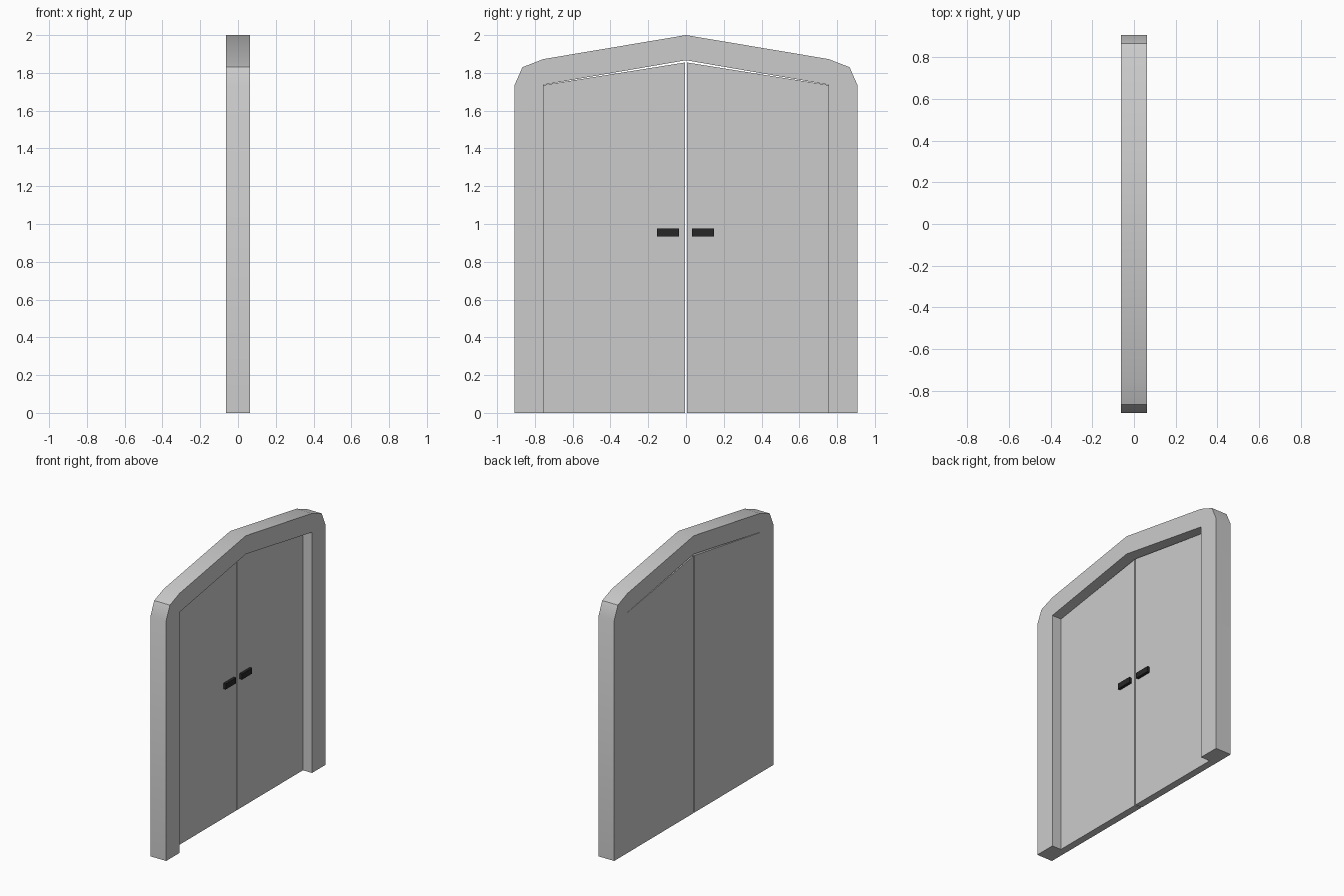
import bpy, bmesh, math

if "Cube" in bpy.data.objects:
    bpy.data.objects.remove(bpy.data.objects["Cube"])


def prism(name, profile, x0, x1, mat=None):
    """Extrude a closed (y, z) profile from x0 to x1."""
    bm = bmesh.new()
    face = bm.faces.new([bm.verts.new((x0, y, z)) for y, z in profile])
    ext = bmesh.ops.extrude_face_region(bm, geom=[face])
    verts = [v for v in ext["geom"] if isinstance(v, bmesh.types.BMVert)]
    bmesh.ops.translate(bm, verts=verts, vec=(x1 - x0, 0, 0))
    bmesh.ops.recalc_face_normals(bm, faces=bm.faces[:])
    mesh = bpy.data.meshes.new(name)
    bm.to_mesh(mesh)
    bm.free()
    mesh.shade_smooth()
    mesh.set_sharp_from_angle(angle=math.radians(30))
    if mat:
        mesh.materials.append(mat)
    obj = bpy.data.objects.new(name, mesh)
    bpy.context.collection.objects.link(obj)
    return obj


def mirrored(half):
    """Complete a half outline ending on the centre line."""
    return half + [(-y, z) for y, z in reversed(half[:-1])]


BACK, FRONT = -0.0625, 0.0625
DOOR_FRONT = -0.01

# frame: peaked arch with clipped shoulders, open at the floor
outer = mirrored([(-0.908, 0), (-0.908, 1.735), (-0.866, 1.83),
                  (-0.755, 1.873), (0, 2.0)])
inner = mirrored([(-0.755, 0), (-0.755, 1.737), (0, 1.867)])
prism("door_frame", outer + inner[::-1], BACK, FRONT)

# two recessed door leaves, flush with the back of the frame
black = bpy.data.materials.new("handle_black")
black.diffuse_color = (0.02, 0.02, 0.02, 1)
black.use_nodes = True
black.node_tree.nodes["Principled BSDF"].inputs["Base Color"].default_value = black.diffuse_color
for side, s, a, b in (("left", -1, 0.153, 0.036), ("right", 1, 0.148, 0.033)):
    leaf = [(0.755, 0), (0.755, 1.735), (0.005, 1.855), (0.005, 0)]
    prism(side + "_door", [(s * y, z) for y, z in leaf], BACK, DOOR_FRONT)
    # bar handle
    bar = [(a, 0.935), (a, 0.975), (b, 0.975), (b, 0.935)]
    prism(side + "_handle", [(s * y, z) for y, z in bar], DOOR_FRONT, 0.01, black)
